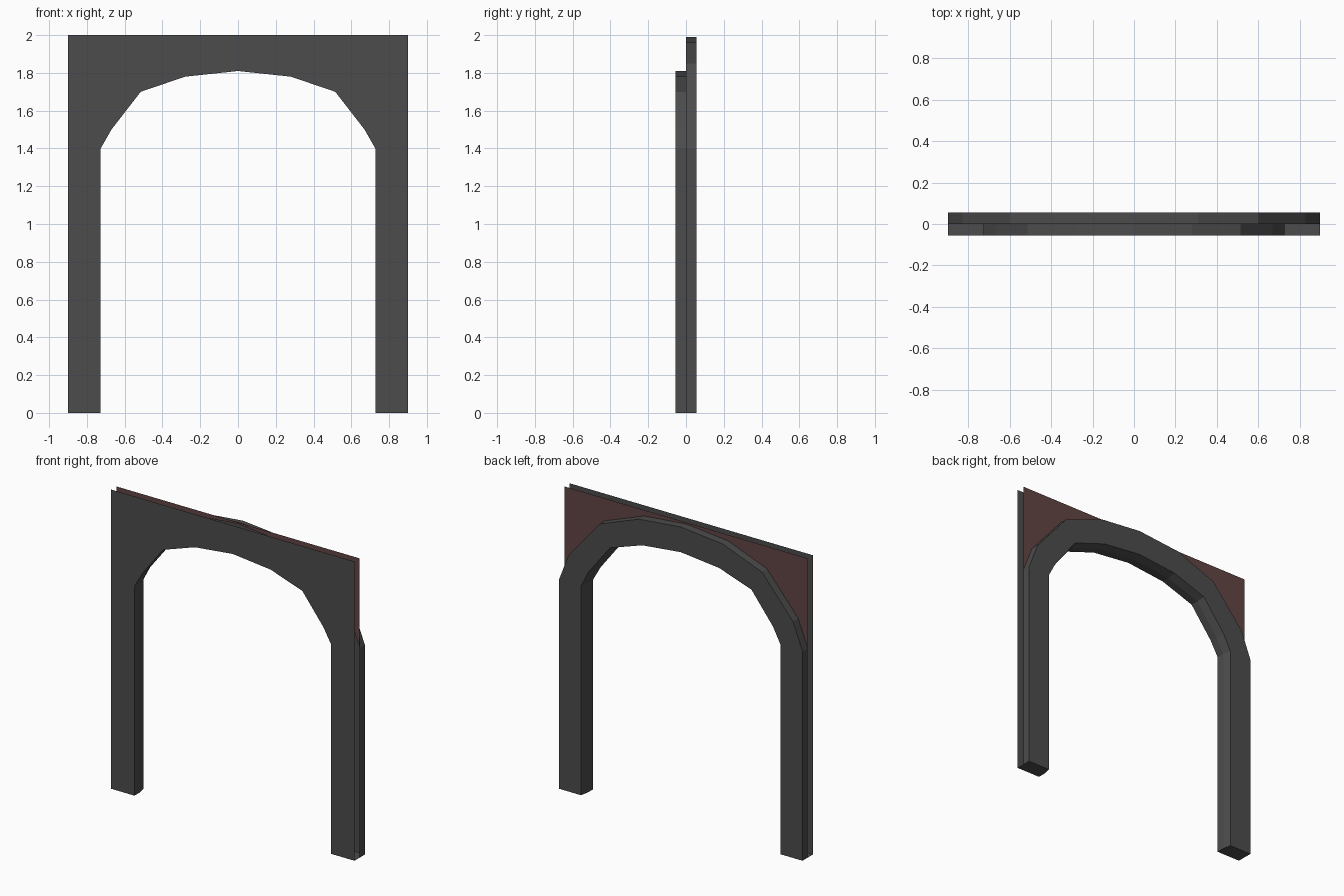
import bpy, bmesh

if "Cube" in bpy.data.objects:
    bpy.data.objects.remove(bpy.data.objects["Cube"])

FRONT, MID, BACK = -0.055, 0.0, 0.055

# Right-half outlines (x, z), from floor to crown
INNER = [(.727, 0), (.727, 1.4), (.67, 1.5), (.515, 1.7), (.28, 1.78), (0, 1.81)]
BEVEL = [(.738, 0), (.738, 1.4), (.682, 1.507), (.523, 1.711), (.284, 1.792), (0, 1.822)]
OUTER = [(.9, 0), (.9, 1.4), (.83, 1.58), (.6, 1.85), (.31, 1.96), (0, 1.99)]
FRAME = [(.9, 0), (.9, 1.4), (.9, 1.6), (.9, 2), (.3, 2), (0, 2)]


def material(name, rgb):
    m = bpy.data.materials.new(name)
    m.diffuse_color = (*rgb, 1)
    m.use_nodes = True
    m.node_tree.nodes["Principled BSDF"].inputs["Base Color"].default_value = m.diffuse_color
    return m


GREY = material("dark_grey", (.072, .072, .072))
BROWN = material("wall_brown", (.118, .06, .057))


def full(path, y):
    """Mirror a right-half outline into a whole arch at depth y."""
    right = [(x, y, z) for x, z in path]
    return right + [(-x, y, z) for x, y, z in reversed(right[:-1])]


def strips(name, rails, mat, cap=False):
    """Join neighbouring rails with faces; optionally cap the feet."""
    bm = bmesh.new()
    rows = [[bm.verts.new(p) for p in r] for r in rails]
    for a, b in zip(rows, rows[1:]):
        for i in range(len(a) - 1):
            bm.faces.new((a[i], a[i + 1], b[i + 1], b[i]))
    if cap:
        for end in (0, -1):
            bm.faces.new([r[end] for r in rows])
    bmesh.ops.remove_doubles(bm, verts=bm.verts, dist=1e-4)
    bmesh.ops.recalc_face_normals(bm, faces=bm.faces)
    me = bpy.data.meshes.new(name)
    bm.to_mesh(me)
    bm.free()
    me.materials.append(mat)
    ob = bpy.data.objects.new(name, me)
    bpy.context.collection.objects.link(ob)
    return ob


# Arch moulding standing out behind the wall, with its soft inner edge
strips("back_arch", [full(INNER, MID), full(BEVEL, BACK),
                     full(OUTER, BACK), full(OUTER, MID)], GREY, True)

# Front facing with the arch lining; open towards the wall on its outside
facing = strips("front_facing", [full(INNER, MID), full(INNER, FRONT),
                                 full(FRAME, FRONT)], GREY)

# Floor caps under the front half of both legs
for side, s in (("right", 1), ("left", -1)):
    strips(side + "_foot", [[(s * .727, FRONT, 0), (s * .727, MID, 0)],
                            [(s * .9, FRONT, 0), (s * .9, MID, 0)]], GREY)

# Thin wall sheet filling the corners above the arch
strips("wall_corners", [full(OUTER[1:], MID), full(FRAME[1:], MID)], BROWN)
